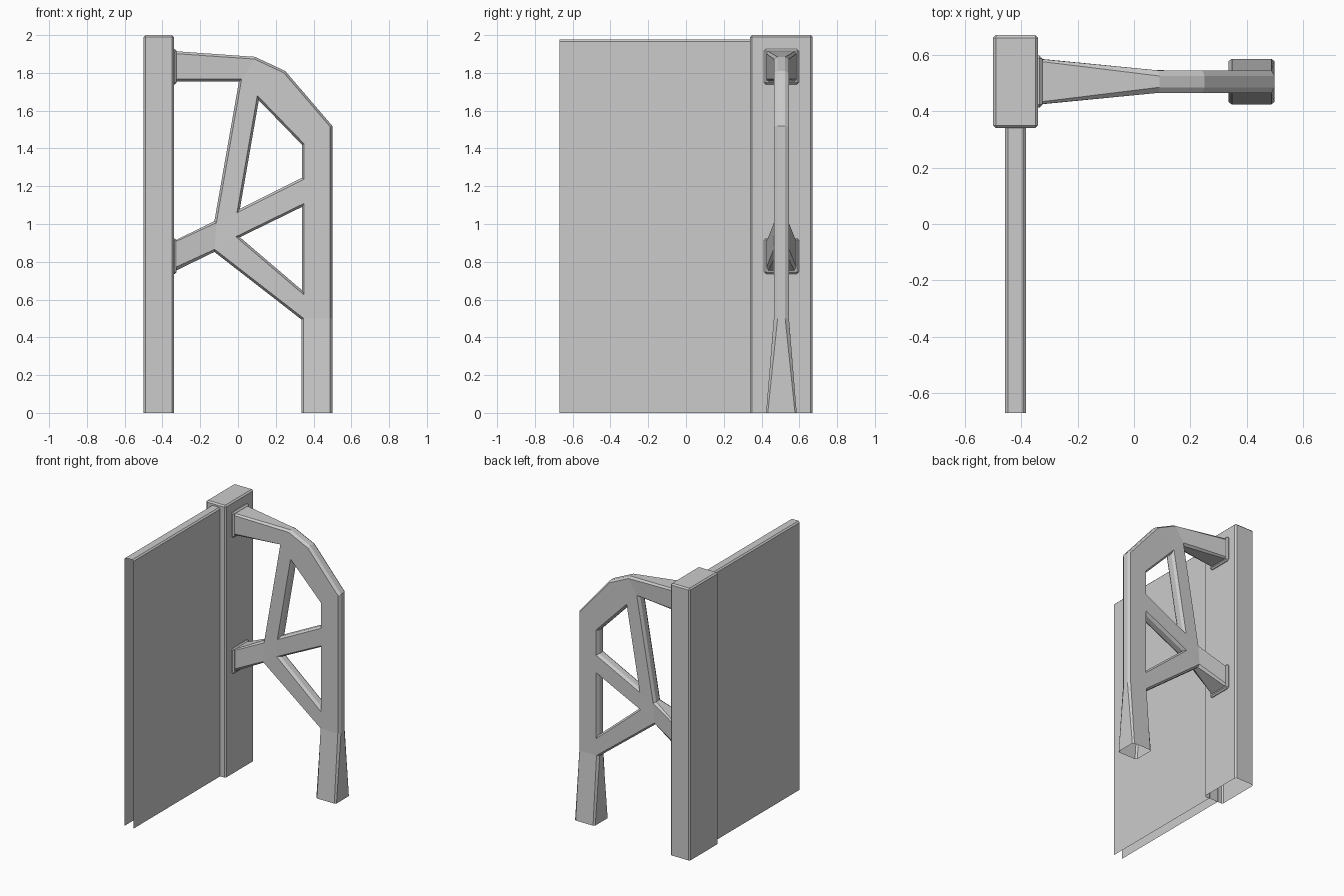
import bpy, bmesh
from mathutils import Vector

if "Cube" in bpy.data.objects:
    bpy.data.objects.remove(bpy.data.objects["Cube"])


def finish(bm, name, loc=(0, 0, 0)):
    me = bpy.data.meshes.new(name)
    bm.to_mesh(me)
    bm.free()
    ob = bpy.data.objects.new(name, me)
    ob.location = loc
    bpy.context.collection.objects.link(ob)
    return ob


def box(name, lo, hi, bevel, open_dirs=()):
    """Chamfered box; faces pointing along open_dirs are left open."""
    bm = bmesh.new()
    bmesh.ops.create_cube(bm, size=1)
    for v in bm.verts:
        v.co = Vector([(a + b) / 2 + c * (b - a) for a, b, c in zip(lo, hi, v.co)])
    bm.normal_update()
    gone = [f for f in bm.faces if any(f.normal.dot(Vector(d)) > 0.9 for d in open_dirs)]
    bmesh.ops.delete(bm, geom=gone, context='FACES')
    edges = [e for e in bm.edges if not e.is_boundary]
    bmesh.ops.bevel(bm, geom=edges, offset=bevel, segments=1, affect='EDGES')
    return finish(bm, name)


DOWN = (0, 0, -1)
YC = 0.505

# Pillar and thin wall panel, both open underneath
box("pillar", (-0.5, 0.34, 0), (-0.34, 0.67, 2), 0.01, [DOWN])
box("wall_panel", (-0.457, -0.67, 0), (-0.383, 0.345, 1.977), 0.01,
    [DOWN, (0, -1, 0), (0, 1, 0)])

# Mounting plates where the buttress meets the pillar
for name, z in (("upper_plate", 1.832), ("lower_plate", 0.83)):
    box(name, (-0.35, YC - 0.092, z - 0.094), (-0.325, YC + 0.092, z + 0.094), 0.01)

# Buttress: points are x, z, half thickness
T, W = 0.04, 0.082
pts = {
    'A': (-0.335, 1.915, W), 'B': (0.09, 1.885, T), 'C': (0.25, 1.81, T),
    'D': (0.499, 1.52, T), 'E': (0.499, 0.5, T), 'F': (0.499, 0, W),
    'G': (0.335, 0, W), 'H': (0.335, 0.495, T), 'I': (-0.125, 0.852, T),
    'J': (-0.335, 0.75, W), 'K': (-0.335, 0.912, W), 'L': (-0.125, 1.015, T),
    'M': (0.005, 1.755, T), 'N': (-0.335, 1.755, W),
    'p': (0.11, 1.655, T), 'q': (0.338, 1.42, T), 'r': (0.338, 1.245, T),
    's': (0.01, 1.08, T), 't': (0.01, 0.93, T), 'u': (0.338, 1.09, T),
    'v': (0.338, 0.65, T),
}
bm = bmesh.new()
vs = {k: bm.verts.new((x, -h, z)) for k, (x, z, h) in pts.items()}
for poly in ("NMBA", "MpCB", "pqDC", "qruvHED", "LspM", "ItsL", "JILK",
             "turs", "IHvt", "GFEH"):
    # the leg shares the points on its inner side with the struts
    order = poly if poly != "qruvHED" else "DqruvHE"
    bm.faces.new([vs[c] for c in order])
bm.normal_update()
rim = {v for v in bm.verts if v.is_boundary}

# Chamfered rim around the silhouette and the two openings
bmesh.ops.inset_region(bm, faces=bm.faces[:], thickness=0.012,
                       use_boundary=True, use_even_offset=True)
rim = [v for v in bm.verts if v.is_boundary]
for v in bm.verts:
    if not v.is_boundary:
        if v.co.z < 0.05:
            v.co.z = 0
        if v.co.x < -0.3:
            v.co.x = -0.335
for v in rim:
    v.co.y += 0.02 if v.co.y > -0.06 else 0.01


def at_end(e):
    return all(v.co.z < 0.01 for v in e.verts) or all(v.co.x < -0.33 for v in e.verts)


# Remove flat rim strips at the open ends, then extrude the sides to mid-plane
sides = [e for e in bm.edges if e.is_boundary and not at_end(e)]
ends = [f for f in bm.faces if all(v.co.z < 0.01 for v in f.verts)
        or all(v.co.x < -0.33 for v in f.verts)]
ret = bmesh.ops.extrude_edge_only(bm, edges=sides)
for v in ret['geom']:
    if isinstance(v, bmesh.types.BMVert):
        v.co.y = 0
bmesh.ops.delete(bm, geom=ends, context='FACES_ONLY')
bmesh.ops.recalc_face_normals(bm, faces=bm.faces[:])
ob = finish(bm, "buttress", (0, YC, 0))
mod = ob.modifiers.new("mirror_halves", 'MIRROR')
mod.use_axis = (False, True, False)
mod.use_clip = True
